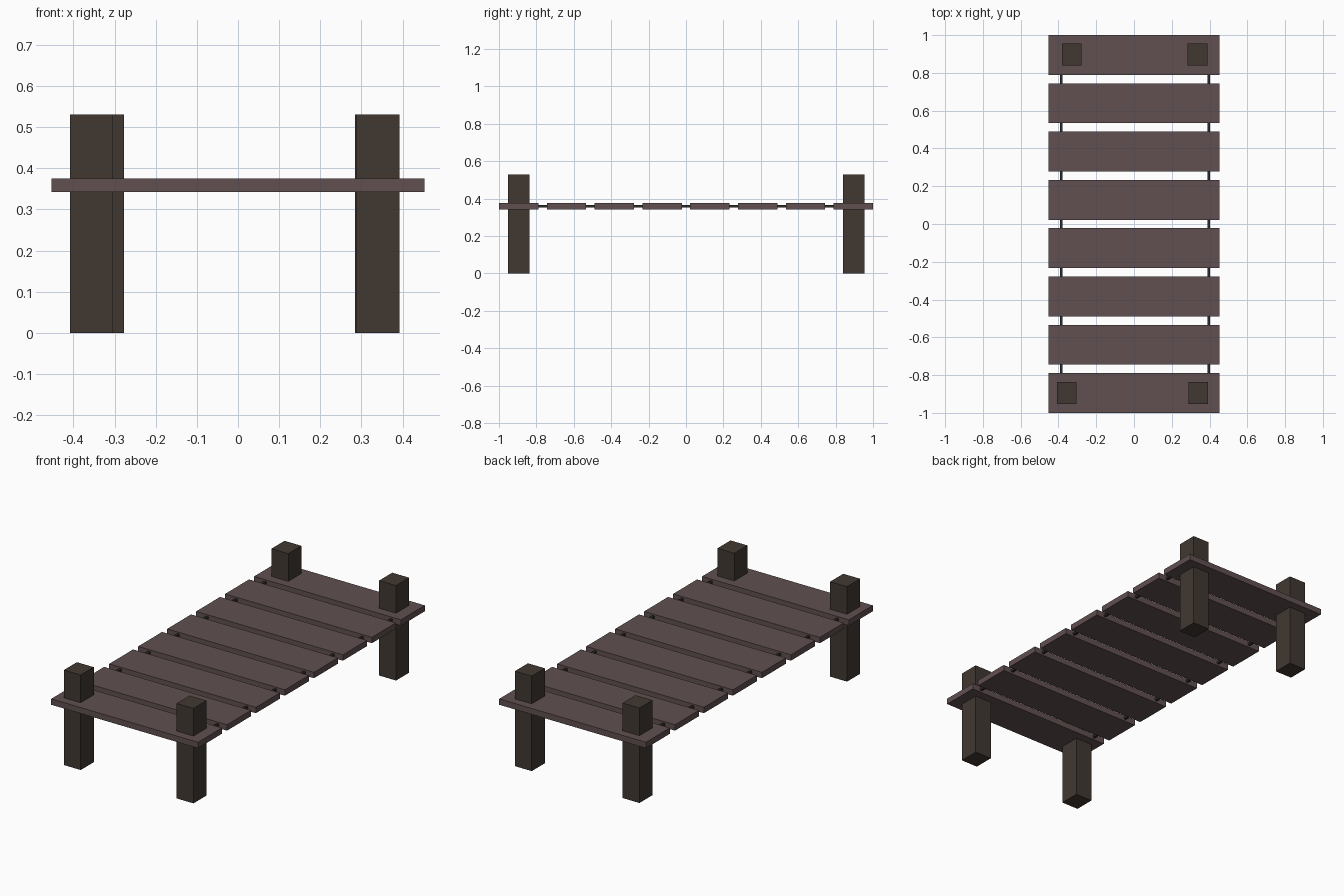
import bpy

if "Cube" in bpy.data.objects:
    bpy.data.objects.remove(bpy.data.objects["Cube"])


def material(name, color):
    mat = bpy.data.materials.new(name)
    mat.diffuse_color = (*color, 1)
    mat.use_nodes = True
    mat.node_tree.nodes["Principled BSDF"].inputs["Base Color"].default_value = mat.diffuse_color
    return mat


def box(name, center, size, mat):
    bpy.ops.mesh.primitive_cube_add(size=1, location=center)
    obj = bpy.context.object
    obj.name = name
    obj.scale = size
    bpy.ops.object.transform_apply(location=False, rotation=False, scale=True)
    obj.data.materials.append(mat)
    return obj


plank_mat = material("plank_wood", (0.119, 0.080, 0.082))
post_mat = material("post_wood", (0.053, 0.040, 0.031))
rope_mat = material("dark_rope", (0.03, 0.024, 0.024))

# Deck planks, evenly spaced along y
COUNT, DEPTH, DECK_Z = 8, 0.211, 0.359
pitch = (2 - DEPTH) / (COUNT - 1)
for i in range(COUNT):
    y = -1 + DEPTH / 2 + i * pitch
    box(f"plank_{i + 1}", (0, y, DECK_Z), (0.906, DEPTH, 0.033), plank_mat)

# Corner posts, slightly uneven in placement
posts = {
    "front_left_post": (-0.356, -0.895),
    "front_right_post": (0.340, -0.895),
    "back_left_post": (-0.329, 0.897),
    "back_right_post": (0.336, 0.897),
}
for name, (x, y) in posts.items():
    box(name, (x, y, 0.265), (0.104, 0.115, 0.53), post_mat)

# Thin ropes threaded through the planks
for name, x in (("left_rope", -0.384), ("right_rope", 0.396)):
    box(name, (x, 0, 0.360), (0.013, 1.76, 0.014), rope_mat)
